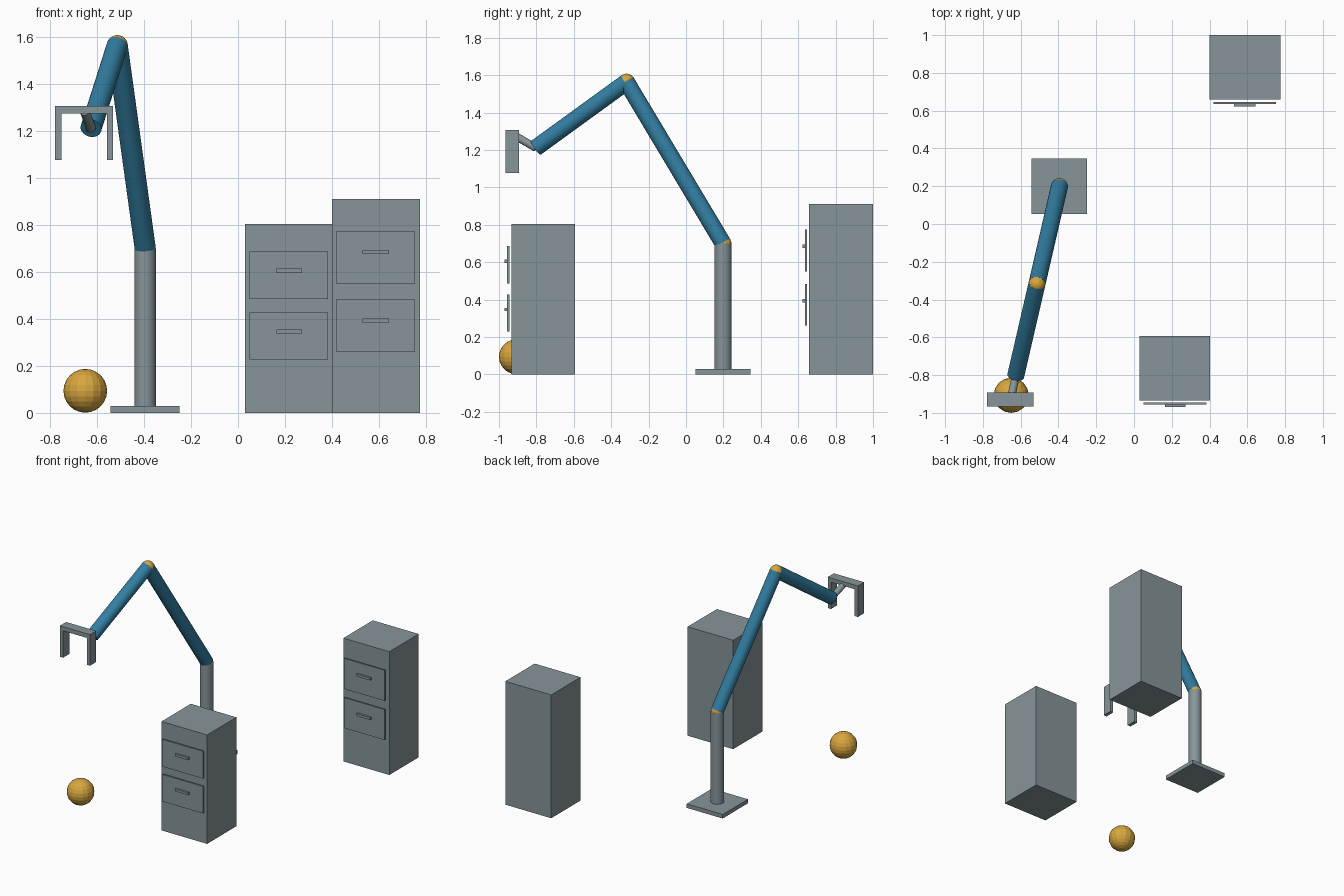
import bpy
from mathutils import Vector

if "Cube" in bpy.data.objects:
    bpy.data.objects.remove(bpy.data.objects["Cube"])


def material(name, rgb):
    m = bpy.data.materials.new(name)
    m.diffuse_color = (*rgb, 1)
    m.use_nodes = True
    m.node_tree.nodes["Principled BSDF"].inputs["Base Color"].default_value = m.diffuse_color
    return m


GREY = material("steel_grey", (0.24, 0.30, 0.32))
BLUE = material("arm_blue", (0.032, 0.21, 0.36))
GOLD = material("joint_gold", (0.68, 0.38, 0.05))


def finish(name, mat):
    ob = bpy.context.object
    ob.name = ob.data.name = name
    ob.data.materials.append(mat)
    return ob


def box(name, x, y, z, mat=GREY):
    """Box from (min, max) ranges on each axis."""
    bpy.ops.mesh.primitive_cube_add(size=1, location=[(a + b) / 2 for a, b in (x, y, z)])
    ob = finish(name, mat)
    ob.scale = [b - a for a, b in (x, y, z)]
    bpy.ops.object.transform_apply(location=False, rotation=False, scale=True)


def rod(name, start, end, radius, mat):
    """Smooth cylinder between two points."""
    a, b = Vector(start), Vector(end)
    d = b - a
    bpy.ops.mesh.primitive_cylinder_add(vertices=32, radius=radius, depth=d.length,
                                        location=(a + b) / 2,
                                        rotation=d.to_track_quat('Z', 'Y').to_euler())
    finish(name, mat)
    bpy.ops.object.shade_smooth_by_angle()


def sphere(name, center, radius):
    bpy.ops.mesh.primitive_uv_sphere_add(segments=16, ring_count=12, radius=radius, location=center)
    finish(name, GOLD)


# Robot arm: base, column, two blue links with gold joints, thin wrist
SHOULDER = (-0.395, 0.198, 0.70)
ELBOW = (-0.514, -0.318, 1.563)
WRIST = (-0.626, -0.803, 1.211)
box("base_plate", (-0.542, -0.248), (0.052, 0.346), (0, 0.03))
rod("column", (-0.395, 0.198, 0.03), SHOULDER, 0.045, GREY)
rod("upper_arm", SHOULDER, ELBOW, 0.045, BLUE)
rod("forearm", ELBOW, WRIST, 0.045, BLUE)
sphere("shoulder_joint", SHOULDER, 0.045)
sphere("elbow_joint", ELBOW, 0.045)
rod("wrist", WRIST, (-0.652, -0.93, 1.285), 0.021, GREY)

# Gripper: crossbar with two fingers
GY = (-0.965, -0.893)
box("gripper_bar", (-0.778, -0.532), GY, (1.275, 1.306))
for i, x in enumerate((-0.778, -0.558)):
    box(f"gripper_finger_{i}", (x, x + 0.026), GY, (1.077, 1.275))

# Ball on the floor
sphere("ball", (-0.65, -0.907, 0.094), 0.093)


def cabinet(name, x, y, top, drawer_x, handle_x, drawers):
    """Cabinet with floating drawer fronts and small handles."""
    box(name + "_body", x, y, (0, top))
    f = y[0]
    for i, (z0, z1, hz) in enumerate(drawers):
        box(f"{name}_drawer_{i}", drawer_x, (f - 0.022, f - 0.011), (z0, z1))
        box(f"{name}_handle_{i}", handle_x, (f - 0.036, f - 0.022), (hz - 0.009, hz + 0.009))


cabinet("front_cabinet", (0.03, 0.402), (-0.934, -0.593), 0.804, (0.05, 0.383), (0.163, 0.272),
        [(0.485, 0.686, 0.605), (0.228, 0.427, 0.347)])
cabinet("rear_cabinet", (0.4, 0.775), (0.658, 1.0), 0.91, (0.42, 0.751), (0.53, 0.643),
        [(0.549, 0.774, 0.685), (0.26, 0.484, 0.393)])
